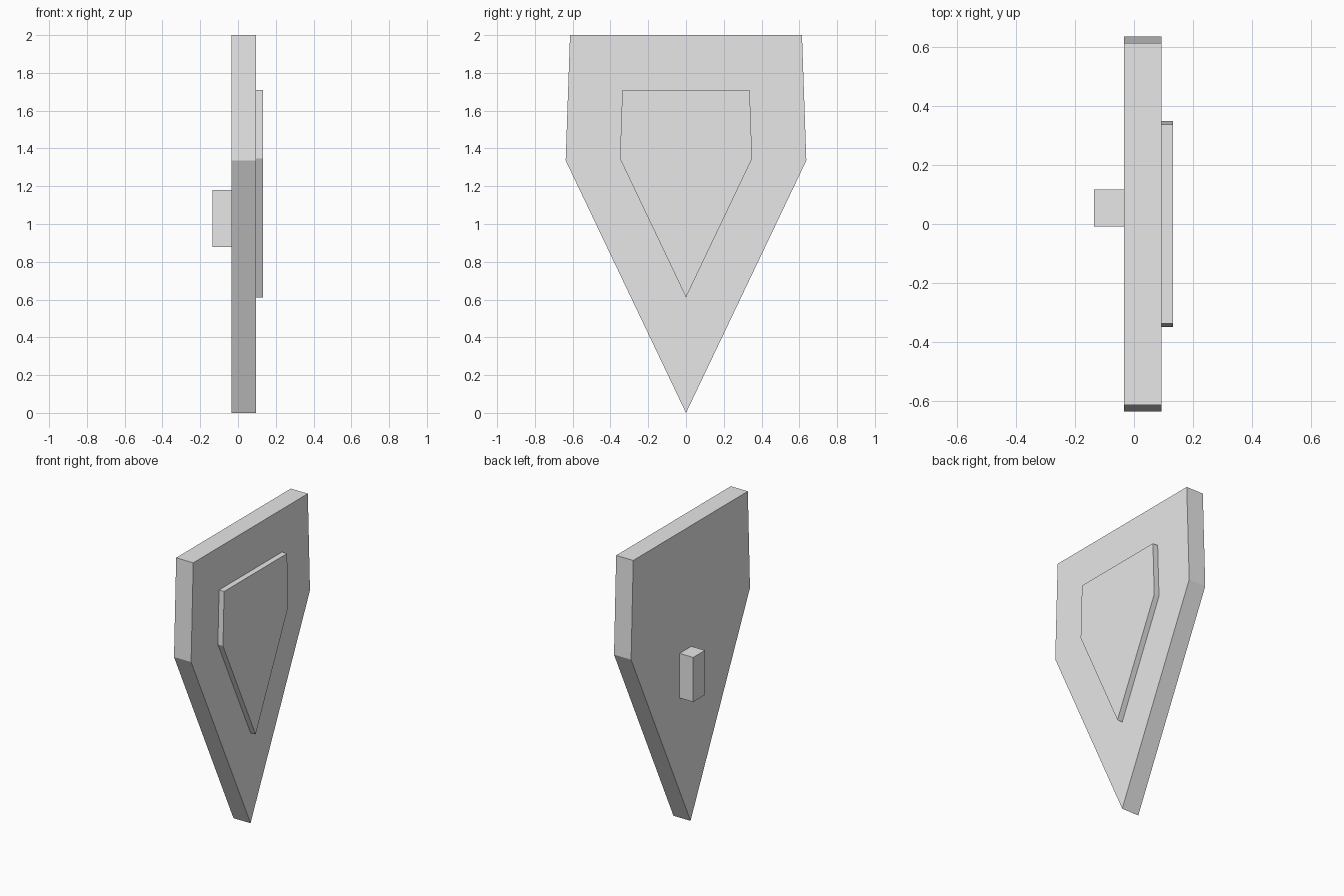
import bpy
import bmesh

if "Cube" in bpy.data.objects:
    bpy.data.objects.remove(bpy.data.objects["Cube"])

grey = bpy.data.materials.new("light grey")
grey.diffuse_color = (0.8, 0.8, 0.8, 1)
grey.use_nodes = True
grey.node_tree.nodes["Principled BSDF"].inputs["Base Color"].default_value = grey.diffuse_color

# Half outline of the kite-shaped shield: (y, z) from the top corner to the tip
HALF = [(0.614, 2.0), (0.637, 1.336)]
TIP = (0.0, 0.0)


def slab(name, outline, x0, x1):
    """Extrude a closed (y, z) outline along x from x0 to x1."""
    bm = bmesh.new()
    face = bm.faces.new([bm.verts.new((x0, y, z)) for y, z in outline])
    ext = bmesh.ops.extrude_face_region(bm, geom=[face])
    verts = [g for g in ext["geom"] if isinstance(g, bmesh.types.BMVert)]
    bmesh.ops.translate(bm, verts=verts, vec=(x1 - x0, 0, 0))
    bmesh.ops.recalc_face_normals(bm, faces=bm.faces)
    mesh = bpy.data.meshes.new(name)
    bm.to_mesh(mesh)
    bm.free()
    mesh.materials.append(grey)
    obj = bpy.data.objects.new(name, mesh)
    bpy.context.collection.objects.link(obj)
    return obj


def kite(scale=1.0, lift=0.0):
    """Mirrored shield outline, scaled and raised."""
    points = HALF + [TIP] + [(-y, z) for y, z in reversed(HALF)]
    return [(y * scale, z * scale + lift) for y, z in points]


# Main body
slab("shield_body", kite(), -0.034, 0.094)

# Raised panel on the outer face
slab("raised_panel", kite(0.549, 0.612), 0.094, 0.132)

# Grip block on the inner face
slab("grip", [(-0.009, 0.878), (0.117, 0.878), (0.117, 1.18), (-0.009, 1.18)],
     -0.136, -0.034)
